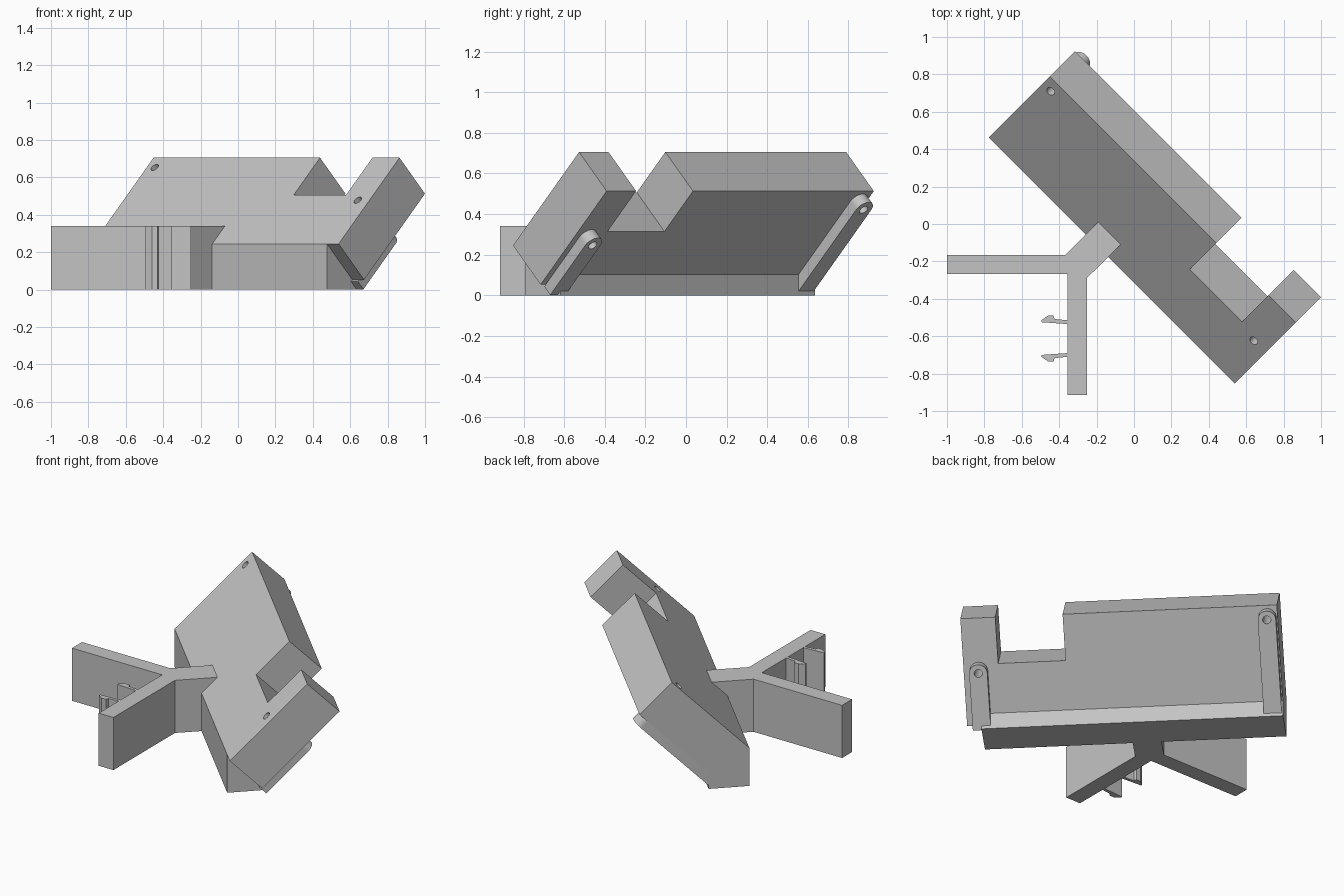
import bpy, bmesh
from math import pi, cos, sin
from mathutils import Matrix, Vector

old = bpy.data.objects.get("Cube")
if old:
    bpy.data.objects.remove(old, do_unlink=True)

grey = bpy.data.materials.new("plain grey")
grey.use_nodes = True
COLOUR = (0.55, 0.55, 0.55, 1)
grey.diffuse_color = COLOUR
grey.node_tree.nodes["Principled BSDF"].inputs["Base Color"].default_value = COLOUR

# Directions: along the cradle, horizontally behind it, up, and up the slope
ALONG = Vector((1, -1, 0)).normalized()
BACK = Vector((1, 1, 0)).normalized()
UP = Vector((0, 0, 1))
SLOPE = (BACK + UP).normalized()
FACING = (UP - BACK).normalized()


def frame(x, y, z, origin=Vector()):
    m = Matrix((x, y, z)).transposed().to_4x4()
    m.translation = origin
    return m


WORLD = Matrix.Identity(4)
CROSS = frame(BACK, UP, ALONG)
TILTED = frame(ALONG, SLOPE, FACING, BACK * -0.222 + UP * 0.245)


def prism(name, outline, low, high, matrix):
    """Extrude a flat outline between two depths of a local frame."""
    bm = bmesh.new()
    face = bm.faces.new([bm.verts.new((x, y, low)) for x, y in outline])
    new = bmesh.ops.extrude_face_region(bm, geom=[face])["geom"]
    verts = [g for g in new if isinstance(g, bmesh.types.BMVert)]
    bmesh.ops.translate(bm, verts=verts, vec=(0, 0, high - low))
    bm.transform(matrix)
    bmesh.ops.recalc_face_normals(bm, faces=bm.faces)
    mesh = bpy.data.meshes.new(name)
    bm.to_mesh(mesh)
    bm.free()
    mesh.materials.append(grey)
    obj = bpy.data.objects.new(name, mesh)
    bpy.context.collection.objects.link(obj)
    return obj


def arc(cx, cy, r, start, end, steps):
    angles = [start + (end - start) * i / steps for i in range(steps + 1)]
    return [(cx + r * cos(a), cy + r * sin(a)) for a in angles]


def bore(obj, cutter):
    mod = obj.modifiers.new("bore", 'BOOLEAN')
    mod.operation, mod.solver, mod.object = 'DIFFERENCE', 'EXACT', cutter
    bpy.context.view_layer.objects.active = obj
    bpy.ops.object.modifier_apply(modifier=mod.name)


# Tilted slab with a notch in its upper edge
LEFT, RIGHT, TOP, THICK, OUTER = -0.877, 0.983, 0.651, 0.272, 0.33
slab = prism("tilted_slab", [(LEFT, 0), (RIGHT, 0), (RIGHT, TOP), (0.778, TOP), (0.778, 0.37),
                             (0.382, 0.37), (0.382, TOP), (LEFT, TOP)], -THICK, 0, TILTED)

# Foot that fills the space under the slab
prism("foot", [(-0.222, 0), (0.02, 0), (0.02, 0.102), (-0.03, 0.0525), (-0.222, 0.245)],
      LEFT, 0.895, CROSS)

# Round-ended lugs on the back, bored right through the slab
for name, u, a in (("right_lug", -0.817, 0.578), ("left_lug", 0.894, 0.33)):
    r = 0.053
    outline = [(u - r, -0.014), (u + r, -0.014)] + arc(u, a, r, 0, pi, 16)
    lug = prism(name, outline, -OUTER, -THICK, TILTED)
    cutter = prism("bore_cutter", arc(u, a, 0.024, 0, 2 * pi, 24)[:-1], -0.5, 0.1, TILTED)
    bore(slab, cutter)
    bore(lug, cutter)
    bpy.data.objects.remove(cutter, do_unlink=True)

# Forked bracket that meets the slab's front
HEIGHT = 0.34
prism("forked_bracket", [(-1, -0.165), (-0.367, -0.165), (-0.162, 0.04), (-0.04, -0.08),
                         (-0.25, -0.287), (-0.25, -0.915), (-0.355, -0.915),
                         (-0.355, -0.267), (-1, -0.267)], 0, HEIGHT, WORLD)

# Mirrored pair of snap hooks on the bracket
hook = [(-0.355, -0.535), (-0.495, -0.525), (-0.495, -0.515), (-0.46, -0.49),
        (-0.43, -0.49), (-0.425, -0.508), (-0.355, -0.515)]
prism("back_hook", hook, 0, HEIGHT, WORLD)
prism("front_hook", [(x, -1.225 - y) for x, y in hook], 0, HEIGHT, WORLD)

# Smooth the curved walls only
for obj in bpy.context.collection.objects:
    if obj.name in ("tilted_slab", "right_lug", "left_lug"):
        bpy.ops.object.select_all(action='DESELECT')
        obj.select_set(True)
        bpy.context.view_layer.objects.active = obj
        bpy.ops.object.shade_smooth_by_angle(angle=pi / 6)
